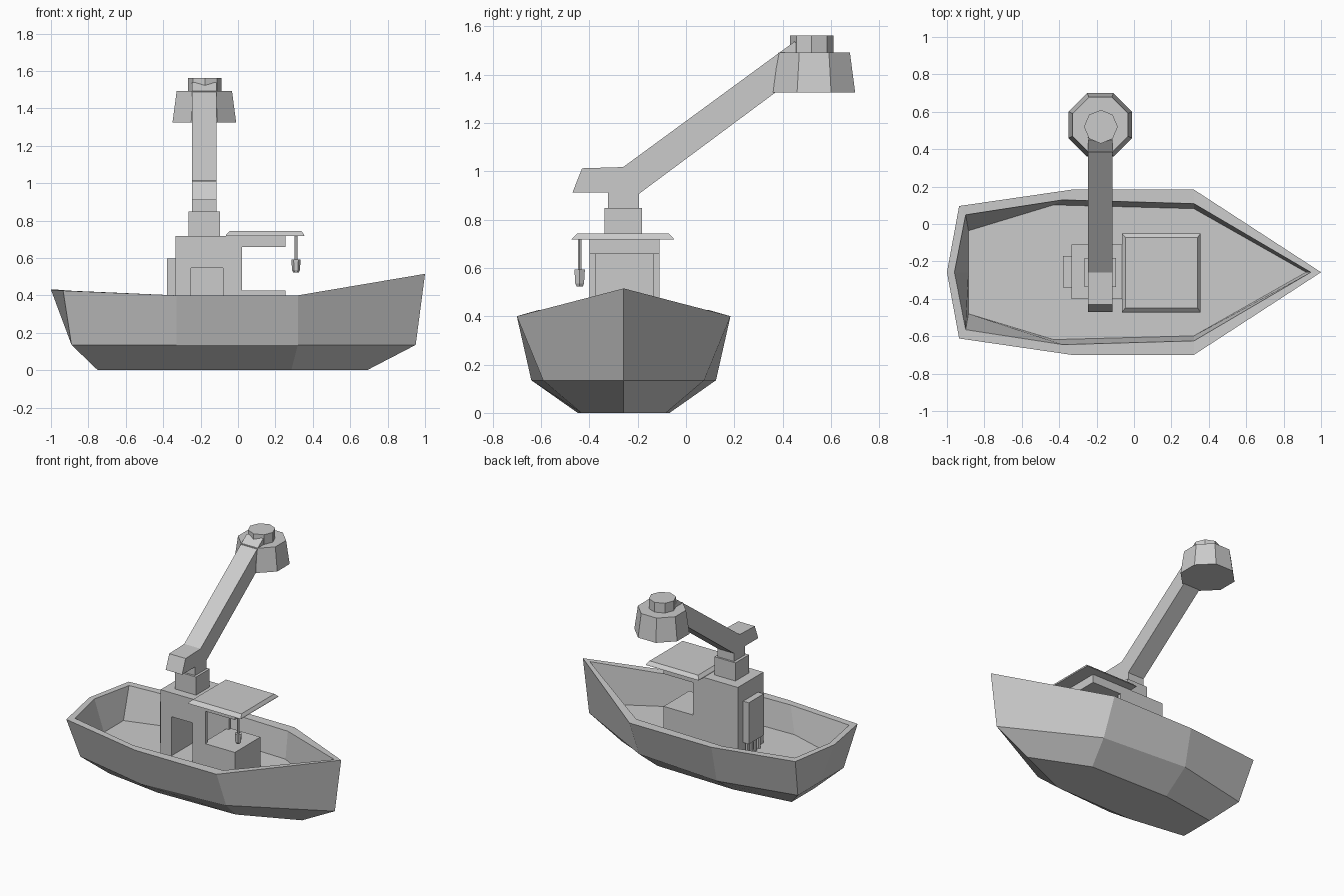
import bpy, bmesh, math

if "Cube" in bpy.data.objects:
    bpy.data.objects.remove(bpy.data.objects["Cube"])

CY = -0.258   # centreline of the boat


def make(name, verts, faces):
    me = bpy.data.meshes.new(name)
    bm = bmesh.new()
    vs = [bm.verts.new(v) for v in verts]
    for f in faces:
        bm.faces.new([vs[i] for i in f])
    bmesh.ops.recalc_face_normals(bm, faces=bm.faces)
    bm.to_mesh(me)
    bm.free()
    ob = bpy.data.objects.new(name, me)
    bpy.context.collection.objects.link(ob)
    return ob


def loft(name, rings):
    n = len(rings[0])
    verts = [p for r in rings for p in r]
    faces = [[k * n + i, k * n + (i + 1) % n, (k + 1) * n + (i + 1) % n, (k + 1) * n + i]
             for k in range(len(rings) - 1) for i in range(n)]
    faces += [list(range(n))[::-1], list(range(len(verts) - n, len(verts)))]
    return make(name, verts, faces)


def rect(x0, x1, y0, y1, z):
    return [(x0, y0, z), (x1, y0, z), (x1, y1, z), (x0, y1, z)]


def box(name, x0, x1, y0, y1, z0, z1):
    return loft(name, [rect(x0, x1, y0, y1, z0), rect(x0, x1, y0, y1, z1)])


def turned(name, x, y, profile, n=8, turn=0.0):
    return loft(name, [[(x + r * math.cos(turn + 2 * math.pi * i / n),
                         y + r * math.sin(turn + 2 * math.pi * i / n), z)
                        for i in range(n)] for r, z in profile])


def hull_ring(pts):
    # half outline from stern centre to bow centre, mirrored about the centreline
    half = [(x, CY + w, z) for x, w, z in pts]
    return half + [(x, CY - w, z) for x, w, z in pts[-2:0:-1]]


# Hull: keel, chine, outer rim, inner rim, deck
loft("hull", [
    hull_ring([(-0.75, 0, 0), (-0.75, 0.13, 0), (-0.33, 0.19, 0), (0.285, 0.175, 0), (0.69, 0, 0)]),
    hull_ring([(-0.89, 0, .135), (-0.89, 0.26, .135), (-0.33, 0.382, .135), (0.32, 0.333, .135), (0.95, 0, .135)]),
    hull_ring([(-1, 0, .43), (-0.935, 0.354, .425), (-0.33, 0.442, .4), (0.32, 0.442, .4), (1, 0, .515)]),
    hull_ring([(-0.96, 0, .43), (-0.9, 0.307, .425), (-0.38, 0.387, .4), (0.32, 0.367, .4), (0.945, 0, .505)]),
    hull_ring([(-0.885, 0, .21), (-0.885, 0.222, .21), (-0.43, 0.36, .21), (0.32, 0.34, .21), (0.92, 0, .21)]),
])

# Cabin walls around a door and an open front
Y0, Y1, ZB, ZT = -0.40, -0.11, 0.2, 0.718
box("cabin_back_wall", -0.335, -0.25, Y0, Y1, ZB, ZT)
box("cabin_far_wall", -0.25, 0.022, Y1 - 0.025, Y1, ZB, ZT)
box("cabin_near_wall", -0.08, 0.022, Y0, Y0 + 0.025, ZB, ZT)
box("cabin_door_lintel", -0.25, -0.08, Y0, Y0 + 0.025, 0.547, ZT)
box("cabin_ceiling", -0.25, 0.022, Y0 + 0.025, Y1 - 0.025, 0.658, ZT)
box("cabin_floor", -0.25, 0.0, Y0, Y1 - 0.025, ZB, 0.265)
box("console", 0.0, 0.255, Y0, Y1, ZB, 0.425)
box("roof_support", 0.022, 0.255, Y0, Y1, 0.658, ZT)
loft("roof", [rect(-0.065, 0.355, -0.473, -0.05, 0.718),
              rect(-0.063, 0.353, -0.468, -0.053, 0.725),
              rect(-0.045, 0.34, -0.448, -0.073, 0.743)])

# Rear cabinet with pipes below
box("rear_cabinet", -0.38, -0.335, -0.34, -0.17, 0.30, 0.597)
for i in range(4):
    turned("cabinet_pipe", -0.355, -0.32 + i * 0.043, [(0.013, 0.2), (0.013, 0.31)], 6)

# Crane base and arm
box("crane_base", -0.265, -0.097, -0.337, -0.182, 0.718, 0.848)
arm = [(-0.322, 0.848), (-0.322, 0.911), (-0.47, 0.911), (-0.43, 1.012), (-0.26, 1.017),
       (0.45, 1.537), (0.52, 1.437), (-0.195, 0.906), (-0.195, 0.848)]
loft("crane_arm", [[(x, y, z) for y, z in arm] for x in (-0.245, -0.115)])

# Large lamp at the arm end
k = 1 / math.cos(math.pi / 8)
turned("lamp_shade", -0.18, 0.53, [(0.17 * k, 1.325), (0.148 * k, 1.492)], 8, math.pi / 8)
turned("lamp_cap", -0.177, 0.52, [(0.09, 1.488), (0.09, 1.562)], 8)

# Small lantern hanging from the roof
turned("lantern_rod", 0.31, -0.44, [(0.009, 0.59), (0.009, 0.722)], 6)
turned("lantern_bulb", 0.31, -0.44, [(0.014, 0.522), (0.021, 0.535), (0.025, 0.593)], 6)
